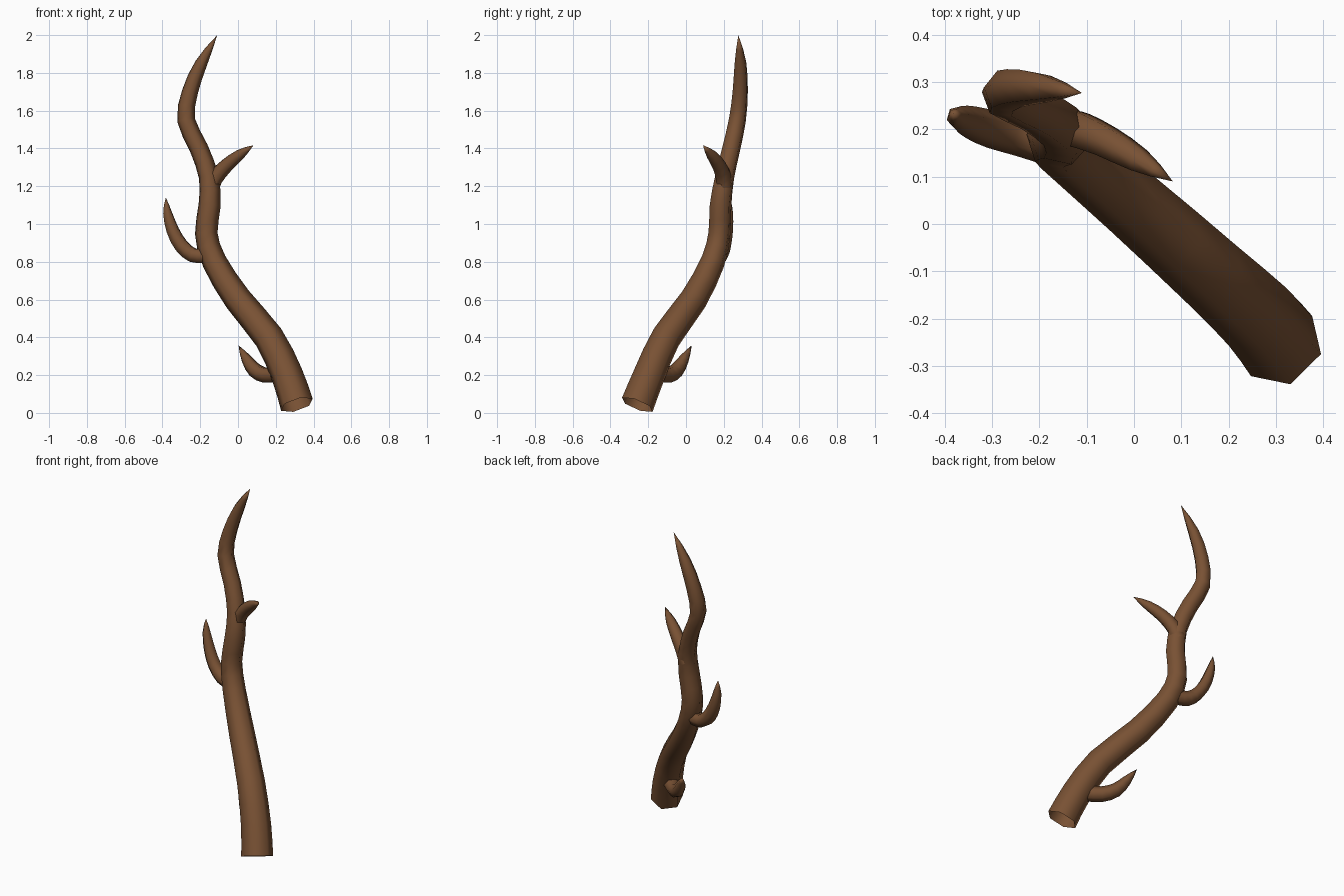
import bpy, bmesh, math
from mathutils import Vector

if "Cube" in bpy.data.objects:
    bpy.data.objects.remove(bpy.data.objects["Cube"])

bark = bpy.data.materials.new("bark_brown")
bark.diffuse_color = (0.19, 0.083, 0.034, 1)
bark.use_nodes = True
bark.node_tree.nodes["Principled BSDF"].inputs["Base Color"].default_value = bark.diffuse_color
SIDES = 6


def smooth_path(points, steps):
    """Catmull-Rom resampling of (x, y, z, radius) points."""
    p = [Vector(q) for q in points]
    p = [p[0] * 2 - p[1]] + p + [p[-1] * 2 - p[-2]]
    out = []
    for i in range(1, len(p) - 2):
        a, b, c, d = p[i - 1:i + 3]
        for s in range(steps):
            t = s / steps
            out.append(0.5 * (2 * b + (c - a) * t + (2 * a - 5 * b + 4 * c - d) * t * t
                              + (3 * b - a - 3 * c + d) * t ** 3))
    return out + [p[-2]]


def tapered_limb(name, points, steps=2):
    """Six-sided tube that follows the path and ends in a point."""
    path = smooth_path(points, steps)
    pos = [q.to_3d() for q in path]
    bm = bmesh.new()
    side = Vector((0.69, 0.72, 0))
    rings = []
    for i in range(len(path) - 1):
        tangent = (pos[i + 1] - pos[max(i - 1, 0)]).normalized()
        side = (side - tangent * side.dot(tangent)).normalized()
        up = tangent.cross(side)
        ring = []
        for k in range(SIDES):
            a = math.tau * k / SIDES
            ring.append(bm.verts.new(pos[i] + (side * math.cos(a) + up * math.sin(a)) * path[i][3]))
        rings.append(ring)
    for lo, hi in zip(rings, rings[1:]):
        for k in range(SIDES):
            j = (k + 1) % SIDES
            bm.faces.new((lo[k], lo[j], hi[j], hi[k]))
    tip = bm.verts.new(pos[-1])
    for k in range(SIDES):
        bm.faces.new((rings[-1][k], rings[-1][(k + 1) % SIDES], tip))
    for f in bm.faces:
        f.smooth = True
    mesh = bpy.data.meshes.new(name)
    bm.to_mesh(mesh)
    bm.free()
    mesh.materials.append(bark)
    obj = bpy.data.objects.new(name, mesh)
    bpy.context.collection.objects.link(obj)


# Main stem, open at the cut base
tapered_limb("main_stem", [
    (0.312, -0.258, 0.043, 0.091), (0.26, -0.195, 0.20, 0.086), (0.163, -0.105, 0.40, 0.080),
    (0.0, 0.04, 0.60, 0.074), (-0.125, 0.142, 0.80, 0.066), (-0.168, 0.177, 0.95, 0.061),
    (-0.150, 0.183, 1.10, 0.060), (-0.155, 0.205, 1.25, 0.053), (-0.207, 0.24, 1.40, 0.050),
    (-0.275, 0.272, 1.55, 0.048), (-0.254, 0.287, 1.70, 0.043), (-0.195, 0.288, 1.85, 0.033),
    (-0.11, 0.277, 2.0, 0.004)])

# Side twigs
tapered_limb("lower_twig", [
    (0.22, -0.16, 0.205, 0.046), (0.15, -0.10, 0.198, 0.044), (0.09, -0.05, 0.225, 0.040),
    (0.045, -0.01, 0.285, 0.028), (0.003, 0.03, 0.357, 0.003)])
tapered_limb("middle_twig", [
    (-0.17, 0.165, 0.83, 0.044), (-0.24, 0.185, 0.835, 0.042), (-0.30, 0.20, 0.885, 0.040),
    (-0.345, 0.215, 0.965, 0.035), (-0.373, 0.226, 1.06, 0.024), (-0.382, 0.233, 1.14, 0.003)])
tapered_limb("upper_twig", [
    (-0.15, 0.205, 1.18, 0.046), (-0.12, 0.20, 1.245, 0.043), (-0.06, 0.175, 1.31, 0.037),
    (0.01, 0.135, 1.367, 0.028), (0.082, 0.09, 1.417, 0.003)])
